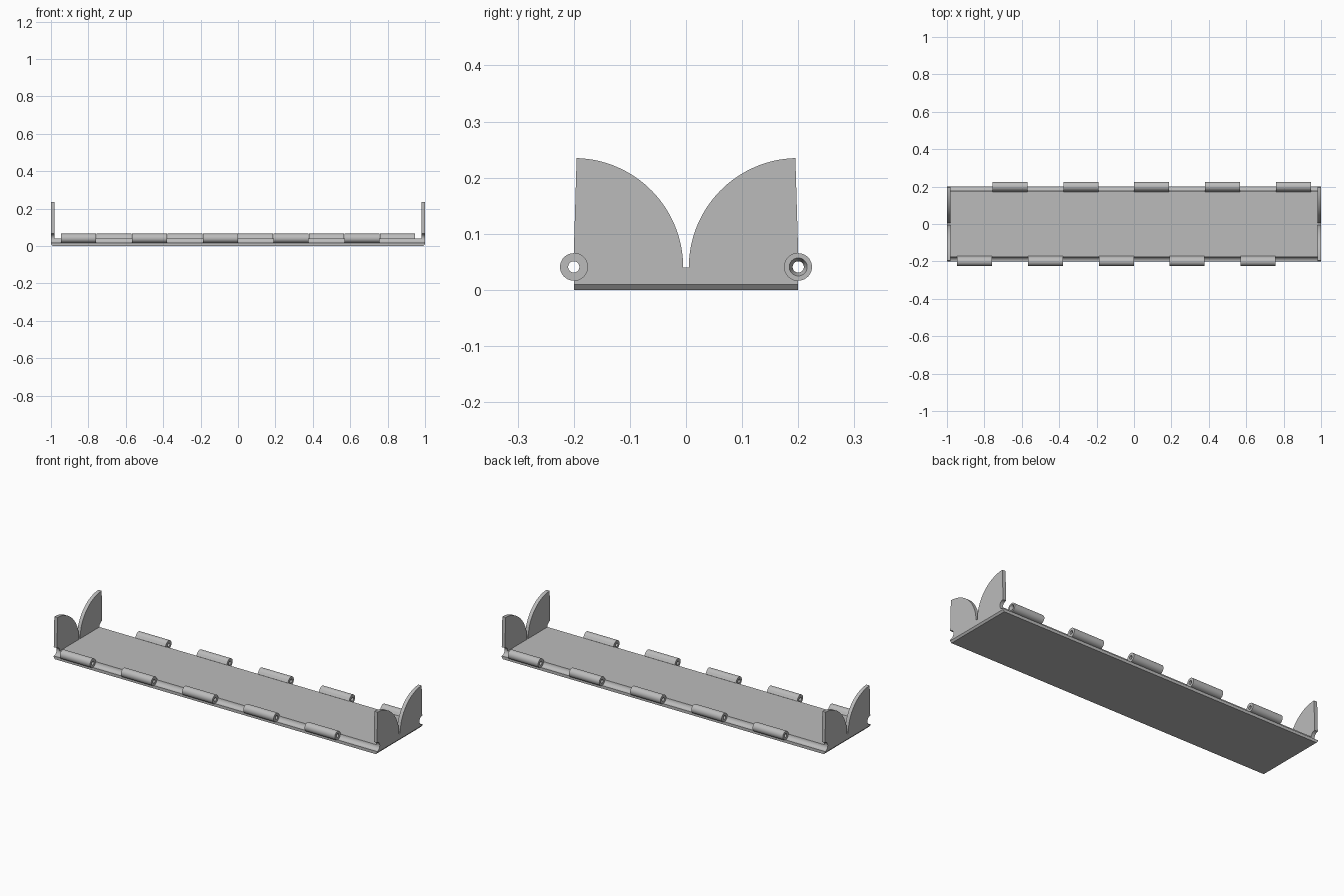
import bpy, bmesh, math
from mathutils import Vector

if "Cube" in bpy.data.objects:
    bpy.data.objects.remove(bpy.data.objects["Cube"])

grey = bpy.data.materials.new("plain grey")
grey.diffuse_color = (0.5, 0.5, 0.5, 1)
grey.use_nodes = True
grey.node_tree.nodes["Principled BSDF"].inputs["Base Color"].default_value = grey.diffuse_color

HY, HZ, R, HOLE = 0.2, 0.041, 0.0245, 0.010   # hinge axis, barrel and pin hole radii
FLOOR = 0.04
WALL = 0.02
CELL = 0.1893                                 # length of one hinge cell


def finish(bm, name, smooth=True):
    bmesh.ops.recalc_face_normals(bm, faces=bm.faces)
    me = bpy.data.meshes.new(name)
    bm.to_mesh(me)
    bm.free()
    me.materials.append(grey)
    ob = bpy.data.objects.new(name, me)
    bpy.context.collection.objects.link(ob)
    if smooth:
        bpy.ops.object.select_all(action='DESELECT')
        ob.select_set(True)
        bpy.context.view_layer.objects.active = ob
        bpy.ops.object.shade_smooth_by_angle(angle=math.radians(30))
    return ob


def prism(profile, x0, x1):
    """Extrude a (y, z) outline along x."""
    bm = bmesh.new()
    face = bm.faces.new([bm.verts.new((x0, y, z)) for y, z in profile])
    ext = bmesh.ops.extrude_face_region(bm, geom=[face])
    verts = [v for v in ext["geom"] if isinstance(v, bmesh.types.BMVert)]
    bmesh.ops.translate(bm, verts=verts, vec=(x1 - x0, 0, 0))
    return bm


def groove(a0, a1, n=10):
    """Arc of the hinge clearance around the +y axis, angles in degrees."""
    pts = []
    for i in range(n + 1):
        a = math.radians(a0 + (a1 - a0) * i / n)
        pts.append((HY + R * math.cos(a), HZ + R * math.sin(a)))
    return pts


# Base plate with a concave groove on both long edges and bevelled ends
side = [(HY, 0)] + groove(270, 182.4)
side[-1] = (side[-1][0], FLOOR)
bm = prism(side + [(-y, z) for y, z in reversed(side)], -1, 1)
for s in (-1, 1):
    cut = bmesh.ops.bisect_plane(
        bm, geom=bm.verts[:] + bm.edges[:] + bm.faces[:],
        plane_co=(s, 0, 0.01), plane_no=Vector((s, 0, -0.8)), clear_outer=True)
    edges = [e for e in cut["geom_cut"] if isinstance(e, bmesh.types.BMEdge)]
    bmesh.ops.holes_fill(bm, edges=edges, sides=0)
finish(bm, "base_plate")

# End walls: two curved leaves each, with a narrow slot between them
leaf = []
for i in range(33):
    a = math.radians(88.5) * i / 32
    leaf.append((HY - 0.195 * math.cos(a), FLOOR + 0.195 * math.sin(a)))
leaf += groove(90, 180) + [(HY - R, FLOOR)]
for sx, end in ((-1, "left"), (1, "right")):
    for sy, face in ((-1, "front"), (1, "back")):
        bm = prism([(sy * y, z) for y, z in leaf], sx * (1 - WALL), sx)
        finish(bm, f"{end}_{face}_end_leaf")


def knuckle(name, x0, x1, sy, flare_x=0):
    """Hinge barrel with a through hole; flare_x picks an end with a conical mouth."""
    n = 40
    tip = math.acos(R / 0.029)

    def outer(i):
        # angle measured from the inward direction; upper part blends to the floor
        t = 2 * math.pi * i / n
        return R / math.cos(tip - t) if t < tip else R

    holes = [(x0, HOLE), (x1, HOLE)]
    if flare_x < 0:
        holes = [(x0, 0.016), (x0 + 0.015, HOLE), (x1, HOLE)]
    elif flare_x > 0:
        holes = [(x0, HOLE), (x1 - 0.015, HOLE), (x1, 0.016)]
    # closed chain of rings: outer start, hole stations, outer end
    stations = [(x0, None)] + holes + [(x1, None)]
    bm = bmesh.new()
    rings = []
    for x, r in stations:
        ring = []
        for i in range(n):
            a = 2 * math.pi * i / n
            rad = r or outer(i)
            ring.append(bm.verts.new((x, sy * (HY - rad * math.cos(a)),
                                      HZ + rad * math.sin(a))))
        rings.append(ring)
    for k in range(len(rings)):
        p, q = rings[k], rings[(k + 1) % len(rings)]
        for i in range(n):
            j = (i + 1) % n
            bm.faces.new((p[i], p[j], q[j], q[i]))
    finish(bm, name)


# Hinge knuckles alternate between the front and back edges
for c in range(10):
    x0 = -5 * CELL + c * CELL + 0.001
    x1 = x0 + CELL - 0.002
    back = c % 2
    flare = -1 if c == 0 else 1 if c == 9 else 0
    knuckle(f"{'back' if back else 'front'}_knuckle_{c // 2 + 1}",
            x0, x1, 1 if back else -1, flare)
